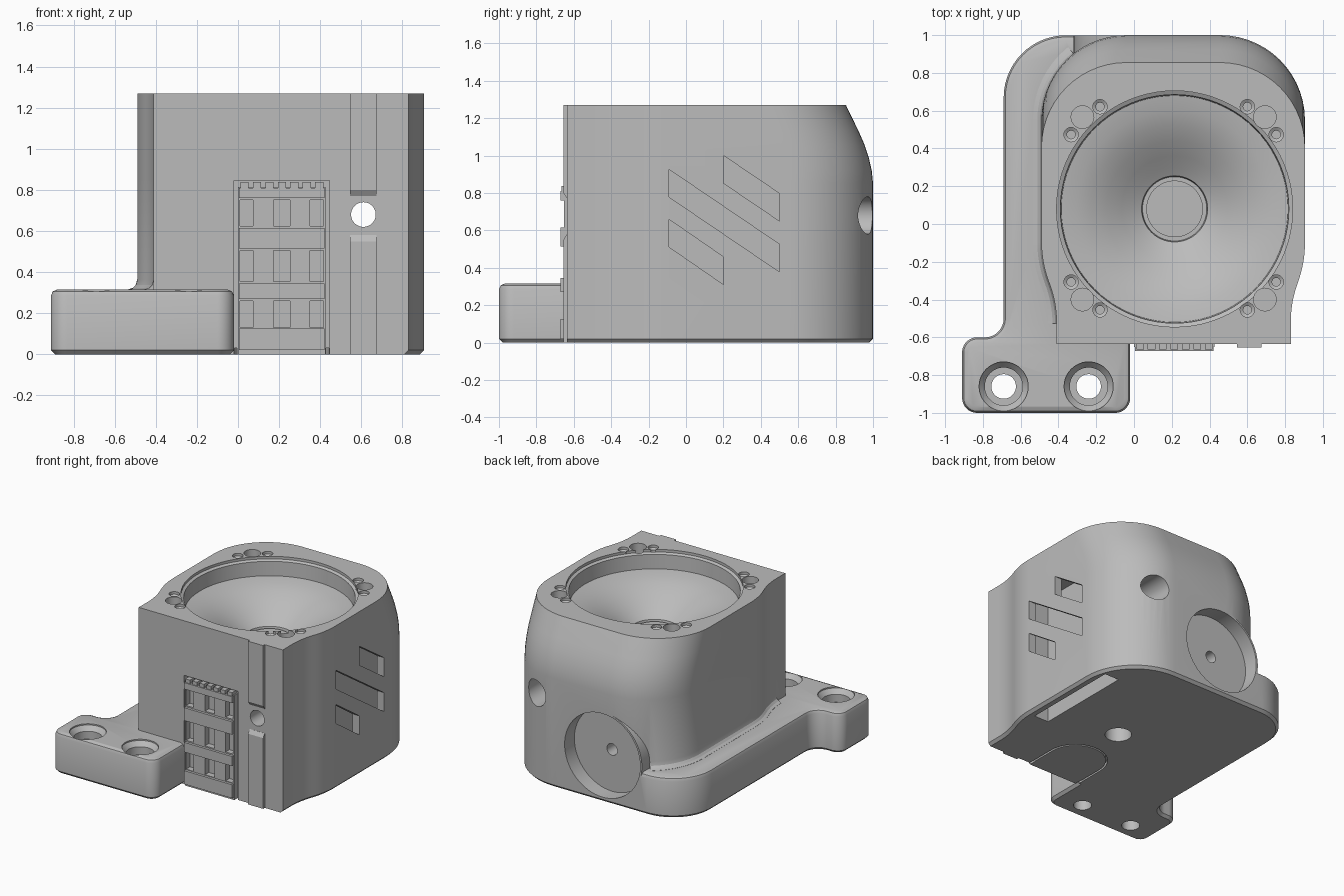
import bpy, bmesh, math
from mathutils import Vector, Matrix

if "Cube" in bpy.data.objects:
    bpy.data.objects.remove(bpy.data.objects["Cube"], do_unlink=True)

grey = bpy.data.materials.new("plain grey")
grey.use_nodes = True
grey.diffuse_color = (0.5, 0.5, 0.5, 1)
grey.node_tree.nodes["Principled BSDF"].inputs["Base Color"].default_value = (0.5, 0.5, 0.5, 1)


def loft(name, rings):
    """Closed rings joined by side faces, with both ends capped."""
    bm = bmesh.new()
    rows = [[bm.verts.new(p) for p in ring] for ring in rings]
    n = len(rows[0])
    for a, b in zip(rows, rows[1:]):
        for i in range(n):
            bm.faces.new((a[i], a[(i + 1) % n], b[(i + 1) % n], b[i]))
    bm.faces.new(rows[0][::-1])
    bm.faces.new(rows[-1])
    bmesh.ops.recalc_face_normals(bm, faces=bm.faces[:])
    mesh = bpy.data.meshes.new(name)
    bm.to_mesh(mesh)
    bm.free()
    mesh.materials.append(grey)
    obj = bpy.data.objects.new(name, mesh)
    bpy.context.collection.objects.link(obj)
    return obj


def prism(name, pts, axis, lo, hi):
    """Extrude a 2D outline along an axis (0 = x, 1 = y, 2 = z)."""
    def put(p, h):
        q = list(p)
        q.insert(axis, h)
        return q
    return loft(name, [[put(p, lo) for p in pts], [put(p, hi) for p in pts]])


def box(name, x0, x1, y0, y1, z0, z1):
    return prism(name, [(x0, y0), (x1, y0), (x1, y1), (x0, y1)], 2, z0, z1)


def lathe(name, profile, loc, along_y=False, seg=48):
    """Stack of circles (radius, height) along z, or along y."""
    rings = []
    for r, h in profile:
        ring = []
        for i in range(seg):
            t = 2 * math.pi * i / seg
            u, v = r * math.cos(t), r * math.sin(t)
            ring.append((loc[0] + u, h, loc[1] + v) if along_y else (loc[0] + u, loc[1] + v, h))
        rings.append(ring)
    return loft(name, rings)


def rounded(corners, n=14):
    """Outline from (x, y, radius) corners, counter-clockwise."""
    out = []
    for i, (x, y, r) in enumerate(corners):
        p = Vector((x, y))
        if r == 0:
            out.append(p)
            continue
        d1 = (p - Vector(corners[i - 1][:2])).normalized()
        d2 = (Vector(corners[(i + 1) % len(corners)][:2]) - p).normalized()
        ang = math.atan2(d1.x * d2.y - d1.y * d2.x, d1.dot(d2))
        s = p - d1 * r * math.tan(abs(ang) / 2)
        c = s + Vector((-d1.y, d1.x)) * math.copysign(r, ang)
        out += [c + Matrix.Rotation(ang * k / n, 2) @ (s - c) for k in range(n + 1)]
    return out


def inset(pts, d):
    res = []
    for i, p in enumerate(pts):
        e1 = (p - pts[i - 1]).normalized()
        e2 = (pts[(i + 1) % len(pts)] - p).normalized()
        n1, n2 = Vector((-e1.y, e1.x)), Vector((-e2.y, e2.x))
        res.append(p + (n1 + n2) * (d / (1 + n1.dot(n2))))
    return res


def combine(target, tool, op):
    mod = target.modifiers.new("bool", 'BOOLEAN')
    mod.operation, mod.object, mod.solver = op, tool, 'EXACT'
    bpy.context.view_layer.objects.active = target
    bpy.ops.object.modifier_apply(modifier=mod.name)
    bpy.data.objects.remove(tool, do_unlink=True)


def body_outline(shift):
    b = 1 - shift
    return rounded([(-.41, -.635, 0), (.83, -.635, 0), (.83, -.42, .6), (.905, -.2, .6),
                    (.905, b, .45), (-.49, b, .45), (-.49, -.2, .6), (-.41, -.42, .6)])


# Housing: lofted outline whose back leans forward near the top
plan = body_outline(0)
foot_ring = [(p.x, max(p.y, -.635) if p.y > -.6 else -.635, 0) for p in inset(plan, .02)]
rings = [foot_ring]
for z, s in ((.02, 0), (.85, 0), (.92, .007), (.99, .023), (1.06, .046), (1.13, .077), (1.27, .145)):
    rings.append([(p.x, p.y, z) for p in body_outline(s)])
housing = loft("housing", rings)

# L-shaped mounting base with eased edges
base_plan = rounded([(-.91, -1, .08), (-.02, -1, .08), (-.02, .999, 0), (-.69, .999, .33),
                     (-.69, -.6, .1), (-.91, -.6, .08)])
base = loft("base", [[(p.x, p.y, z) for p in inset(base_plan, d)]
                     for d, z in ((.02, 0), (0, .02), (0, .285), (.009, .306), (.03, .315))])
combine(housing, base, 'UNION')

# Concave fillet where the housing wall meets the base
section = [(-.03, .29), (.045, .29), (.045, .316), (.022, .323), (.008, .337), (0, .365), (-.03, .365)]
walls = [inset(plan, -d) for d, z in section]
path = [i for i, p in enumerate(plan) if p.x < -.3 and -.6 < p.y]
fillet = loft("fillet", [[(w[i].x, w[i].y, s[1]) for w, s in zip(walls, section)] for i in path])
combine(housing, fillet, 'UNION')

# Round boss at the back and the two raised front rails
combine(housing, lathe("boss", [(.34, .4), (.34, .999)], (.02, .362), True, 64), 'UNION')
for rail in ([(-.655, 0), (-.6, 0), (-.6, .58), (-.636, .58), (-.655, .55)],
             [(-.655, 1.27), (-.6, 1.27), (-.6, .77), (-.636, .77), (-.655, .80)]):
    combine(housing, prism("rail", rail, 0, .545, .675), 'UNION')

cutters = []
# Speaker cone in the top
cutters.append(lathe("cone", [(.625, 1.4), (.625, 1.25), (.605, 1.24), (.6, 1.13), (.52, 1.117), (.44, 1.09),
                              (.36, 1.05), (.28, 1.0), (.22, .96), (.175, .935), (.17, .91), (.15, .91),
                              (.15, .93)], (.215, .08), seg=80))
# Screw holes around the cone: one wide, two countersunk per corner
for sx in (-1, 1):
    for sy in (-1, 1):
        def at(dx, dy):
            return (.21 + sx * dx, .083 + sy * dy)
        cutters.append(lathe("hole", [(.06, 1.4), (.06, 1.17)], at(.483, .483), seg=32))
        for d in ((.39, .538), (.543, .39)):
            cutters.append(lathe("hole", [(.038, 1.4), (.038, 1.25), (.022, 1.24), (.022, 1.15)], at(*d), seg=24))
# Countersunk mounting holes in the base
for x in (-.69, -.24):
    cutters.append(lathe("mount", [(.13, .5), (.13, .305), (.1, .27), (.1, .21), (.065, .21), (.065, -.1)], (x, -.86)))
# Back recess with screw hole, and the through hole with its counterbore
cutters.append(lathe("recess", [(.325, 1.2), (.325, .88)], (.02, .362), True, 64))
cutters.append(lathe("screw", [(.045, .95), (.045, .7)], (.02, .362), True, 24))
cutters.append(lathe("through", [(.1, 1.2), (.1, .6), (.06, .6), (.06, -.9)], (.61, .68), True))
# Side duct open at the bottom, reached by three slanted vents
cutters.append(box("duct", .72, .845, -.1, .685, -.1, 1.02))
for y0, y1, z0, z1 in ((-.09, .5, .925, .525), (.2, .5, 1.0, .797), (-.09, .2, .658, .458)):
    cutters.append(prism("vent", [(y0, z0), (y1, z1), (y1, z1 - .147), (y0, z0 - .147)], 0, .8, 1.0))
# Underside: centre hole and U-shaped groove
cutters.append(lathe("drain", [(.095, -.1), (.095, .25)], (.215, .08)))


def u_shape(d):
    pts = rounded([(-.018 + d, -.63, 0), (.442 - d, -.63, 0),
                   (.442 - d, -.17 - d, .228 - d), (-.018 + d, -.17 - d, .228 - d)])
    return pts[1:] + pts[:1]


cutters.append(prism("groove", u_shape(0) + u_shape(.014)[::-1], 2, -.1, .03))
# Pocket for the front connector
cutters.append(box("pocket", -.019, .445, -.72, -.59, -.1, .845))
for c in cutters:
    combine(housing, c, 'DIFFERENCE')

# Front connector: plate with a grid of windows, raised bands and top teeth
panel = box("front_connector", 0, .425, -.652, -.588, 0, .815)
for z0, z1 in ((.02, .125), (.27, .345), (.515, .615), (.76, .81)):
    combine(panel, box("band", .005, .42, -.672, -.62, z0, z1), 'UNION')
for i in range(7):
    x = .012 + i * .0605
    combine(panel, box("tooth", x, x + .04, -.665, -.6, .8, .838), 'UNION')
for z0, z1 in ((.13, .26), (.355, .505), (.625, .75)):
    for x0, x1 in ((.01, .072), (.172, .254), (.35, .415)):
        combine(panel, box("window", x0, x1, -.8, -.605, z0, z1), 'DIFFERENCE')

# Smooth curved walls, keep edges sharp
for obj in (housing, panel):
    bpy.ops.object.select_all(action='DESELECT')
    obj.select_set(True)
    bpy.context.view_layer.objects.active = obj
    bpy.ops.object.shade_smooth_by_angle(angle=math.radians(28))
